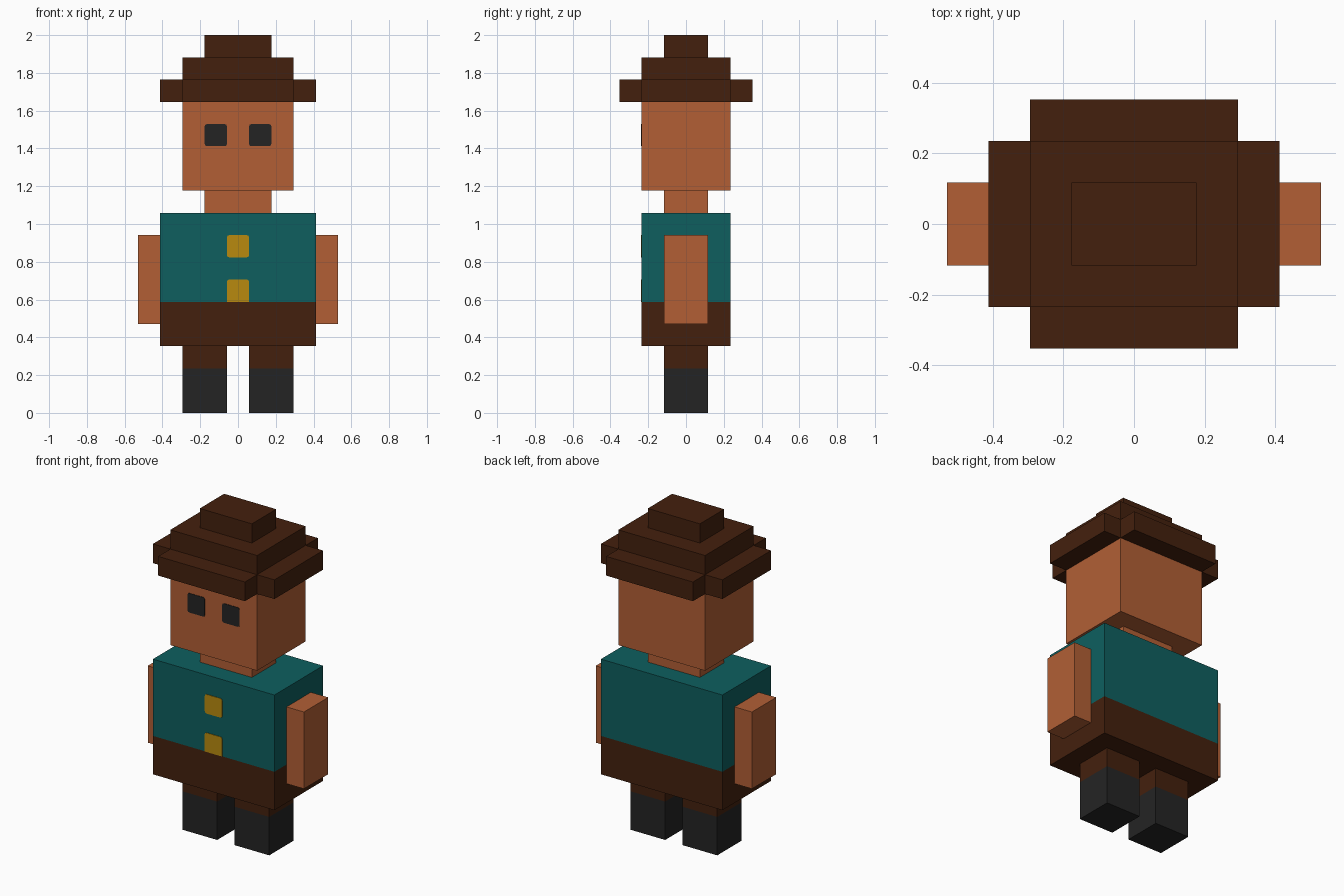
import bpy, bmesh

if "Cube" in bpy.data.objects:
    bpy.data.objects.remove(bpy.data.objects["Cube"])

U = 2 / 17  # one block of the model's grid


def material(name, r, g, b):
    m = bpy.data.materials.new(name)
    lin = [((c / 255 + 0.055) / 1.055) ** 2.4 if c > 10 else c / 255 / 12.92 for c in (r, g, b)]
    m.diffuse_color = (*lin, 1)
    m.use_nodes = True
    m.node_tree.nodes["Principled BSDF"].inputs["Base Color"].default_value = m.diffuse_color
    return m


SKIN = material("skin", 178, 95, 53)
BROWN = material("dark brown", 68, 32, 13)
TEAL = material("teal", 14, 95, 95)
BLACK = material("charcoal", 36, 36, 36)
GOLD = material("gold", 184, 138, 15)


def finish(name, bm, mat):
    bmesh.ops.recalc_face_normals(bm, faces=bm.faces)
    me = bpy.data.meshes.new(name)
    bm.to_mesh(me)
    bm.free()
    me.materials.append(mat)
    ob = bpy.data.objects.new(name, me)
    bpy.context.collection.objects.link(ob)
    return ob


def prism(name, outline, z0, z1, mat):
    """Extrude an xy outline (in blocks) from z0 to z1."""
    bm = bmesh.new()
    face = bm.faces.new([bm.verts.new((x * U, y * U, z0 * U)) for x, y in outline])
    ext = bmesh.ops.extrude_face_region(bm, geom=[face])
    top = [v for v in ext["geom"] if isinstance(v, bmesh.types.BMVert)]
    bmesh.ops.translate(bm, verts=top, vec=(0, 0, (z1 - z0) * U))
    return finish(name, bm, mat)


def box(name, x0, x1, half_y, z0, z1, mat):
    h = half_y
    return prism(name, [(x0, -h), (x1, -h), (x1, h), (x0, h)], z0, z1, mat)


def plate(name, x0, z0, mat, all_corners=True):
    """Thin one-block square on the front, with slightly cut corners."""
    bm = bmesh.new()
    bmesh.ops.create_cube(bm, size=1)
    for v in bm.verts:
        v.co = ((x0 + 0.5 + v.co.x) * U, -2 * U + v.co.y * 0.006, (z0 + 0.5 + v.co.z) * U)
    edges = [e for e in bm.edges
             if abs(e.verts[0].co.y - e.verts[1].co.y) > 0.003
             and (all_corners or e.verts[0].co.z > (z0 + 0.5) * U)]
    bmesh.ops.bevel(bm, geom=edges, offset=0.012, segments=2, profile=0.5, affect='EDGES')
    return finish(name, bm, mat)


# Paired parts
for side, s in (("left", -1), ("right", 1)):
    def span(a, b):
        return sorted((s * a, s * b))
    box(f"{side}_shoe", *span(0.5, 2.5), 1, 0, 2, BLACK)
    box(f"{side}_leg", *span(0.5, 2.5), 1, 2, 3, BROWN)
    box(f"{side}_arm", *span(3.5, 4.5), 1, 4, 8, SKIN)
    plate(f"{side}_eye", span(0.5, 1.5)[0], 12, BLACK)

# Body and head
box("trousers", -3.5, 3.5, 2, 3, 5, BROWN)
box("shirt", -3.5, 3.5, 2, 5, 9, TEAL)
box("neck", -1.5, 1.5, 1, 9, 10, SKIN)
box("head", -2.5, 2.5, 2, 10, 14, SKIN)

# Buttons (the lower one meets the trousers with square corners)
plate("upper_button", -0.5, 7, GOLD)
plate("lower_button", -0.5, 5, GOLD, all_corners=False)

# Hat: plus-shaped brim, crown and top
quarter = [(3.5, 0), (3.5, 2), (2.5, 2), (2.5, 3)]
right = [(x, -y) for x, y in reversed(quarter[1:])] + quarter[1:]
brim = right + [(-x, y) for x, y in reversed(right)]
prism("hat_brim", brim, 14, 15, BROWN)
box("hat_crown", -2.5, 2.5, 2, 15, 16, BROWN)
box("hat_top", -1.5, 1.5, 1, 16, 17, BROWN)
